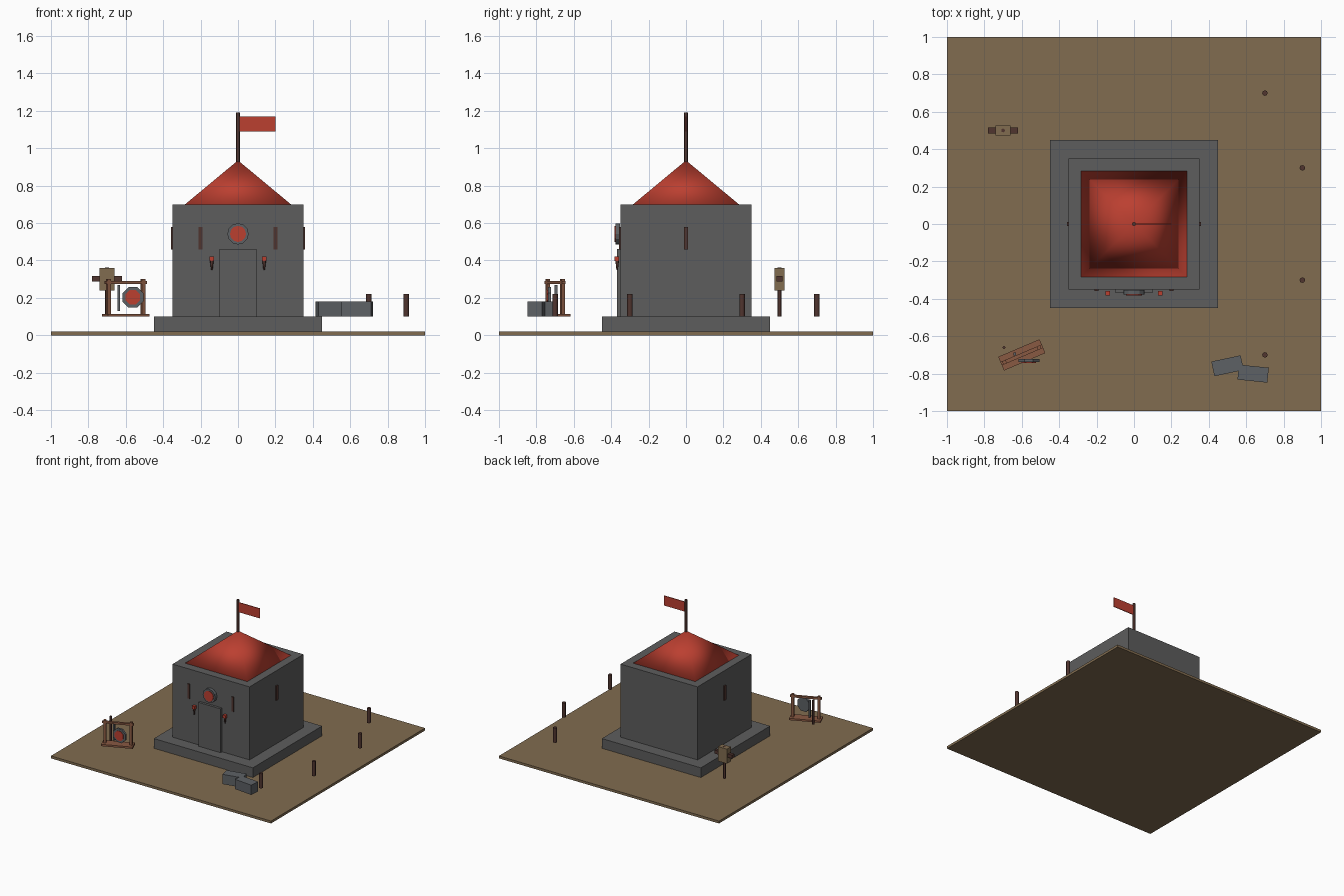
import bpy
from math import radians, sqrt
from mathutils import Matrix, Vector

cube = bpy.data.objects.get("Cube")
if cube:
    bpy.data.objects.remove(cube, do_unlink=True)


def material(name, r, g, b):
    m = bpy.data.materials.new(name)
    m.use_nodes = True
    m.diffuse_color = (r, g, b, 1)
    m.node_tree.nodes["Principled BSDF"].inputs["Base Color"].default_value = (r, g, b, 1)
    return m


earth = material("earth", 0.22, 0.15, 0.08)
stone = material("stone", 0.11, 0.11, 0.11)
steel = material("blue_grey", 0.11, 0.12, 0.13)
red = material("red", 0.5, 0.05, 0.03)
wood = material("wood", 0.25, 0.1, 0.055)
dark_wood = material("dark_wood", 0.08, 0.035, 0.028)


def finish(name, mat):
    ob = bpy.context.object
    ob.name = name
    ob.data.materials.append(mat)
    return ob


def box(name, mat, center, size, turn=0):
    bpy.ops.mesh.primitive_cube_add(size=1, location=center, rotation=(0, 0, turn))
    ob = finish(name, mat)
    ob.data.transform(Matrix.Diagonal((*size, 1)))
    return ob


def pole(name, mat, x, y, z0, z1, radius, sides=8, bottom=None):
    """Upright round post; a second radius tapers the bottom."""
    bpy.ops.mesh.primitive_cone_add(
        vertices=sides, radius1=radius if bottom is None else bottom,
        radius2=radius, depth=z1 - z0, location=(x, y, (z0 + z1) / 2))
    ob = finish(name, mat)
    bpy.ops.object.shade_smooth_by_angle(angle=radians(50))
    return ob


def disc(name, mat, center, radius, depth, sides, turn=0):
    """Round plate facing the front."""
    bpy.ops.mesh.primitive_cylinder_add(
        vertices=sides, radius=radius, depth=depth, location=center)
    ob = finish(name, mat)
    ob.data.transform(Matrix.Rotation(radians(90), 4, "X") @ Matrix.Rotation(turn, 4, "Z"))
    return ob


# Ground and keep
box("ground", earth, (0, 0, 0.01), (2, 2, 0.02))
box("foundation", stone, (0, 0, 0.06), (0.9, 0.9, 0.08))
box("keep_walls", stone, (0, 0, 0.4), (0.7, 0.7, 0.6))

# Pyramid roof
bpy.ops.mesh.primitive_cone_add(vertices=4, radius1=0.283 * sqrt(2), radius2=0,
                                depth=0.235, location=(0, 0, 0.8175))
roof = finish("roof", red)
roof.data.transform(Matrix.Rotation(radians(45), 4, "Z"))
bpy.ops.object.shade_smooth()

# Flag
pole("flag_pole", dark_wood, 0, 0, 0.9, 1.19, 0.01)
box("flag", red, (0.102, 0, 1.13), (0.196, 0.006, 0.08))

# Door and round emblem
box("door", stone, (0, -0.36, 0.28), (0.2, 0.02, 0.36))
disc("emblem_rim", steel, (0, -0.365, 0.542), 0.057, 0.025, 12)
disc("emblem_face", red, (0, -0.379, 0.542), 0.043, 0.006, 12)

# Arrow slits and torches
for side, sx in (("right", -1), ("left", 1)):
    box(side + "_front_slit", dark_wood, (0.2 * sx, -0.352, 0.52), (0.02, 0.012, 0.12))
    box(side + "_side_slit", dark_wood, (0.353 * sx, 0, 0.52), (0.012, 0.02, 0.12))
    pole(side + "_torch_handle", dark_wood, 0.14 * sx, -0.368, 0.35, 0.4, 0.01, 8, 0.004)
    box(side + "_torch_flame", red, (0.14 * sx, -0.37, 0.41), (0.024, 0.024, 0.024))

# Weapon rack, turned about its own centre
turn = radians(23)
center = Vector((-0.6, -0.7, 0))


def rack_box(name, mat, along, z, size):
    offset = Matrix.Rotation(turn, 3, "Z") @ Vector((along, 0, z))
    box(name, mat, center + offset, size, turn)


rack_box("rack_base", wood, 0, 0.107, (0.24, 0.08, 0.015))
rack_box("rack_rail", wood, 0, 0.282, (0.24, 0.02, 0.015))
for side, along in (("right", -0.1), ("left", 0.1)):
    rack_box(side + "_rack_post", wood, along, 0.2, (0.02, 0.02, 0.2))
pole("spear", dark_wood, -0.695, -0.66, 0.1, 0.3, 0.008)
box("sword", steel, (-0.638, -0.695, 0.2), (0.014, 0.014, 0.14))
disc("shield", steel, (-0.562, -0.73, 0.203), 0.06, 0.018, 8, radians(22.5))
disc("shield_face", red, (-0.562, -0.74, 0.203), 0.042, 0.006, 8, radians(22.5))

# Training dummy
pole("dummy_pole", dark_wood, -0.7, 0.5, 0.1, 0.362, 0.01)
box("dummy_body", earth, (-0.7, 0.5, 0.3), (0.08, 0.052, 0.12))
box("dummy_arms", dark_wood, (-0.7, 0.5, 0.302), (0.16, 0.03, 0.028))

# Fence posts
for i, (x, y) in enumerate(((0.7, 0.7), (0.9, 0.3), (0.9, -0.3), (0.7, -0.7))):
    pole(f"fence_post_{i + 1}", dark_wood, x, y, 0.1, 0.22, 0.015)

# Loose stone blocks
box("stone_block_right", steel, (0.5, -0.758, 0.14), (0.16, 0.08, 0.08), radians(12))
box("stone_block_left", steel, (0.637, -0.8, 0.14), (0.16, 0.08, 0.08), radians(-6))
